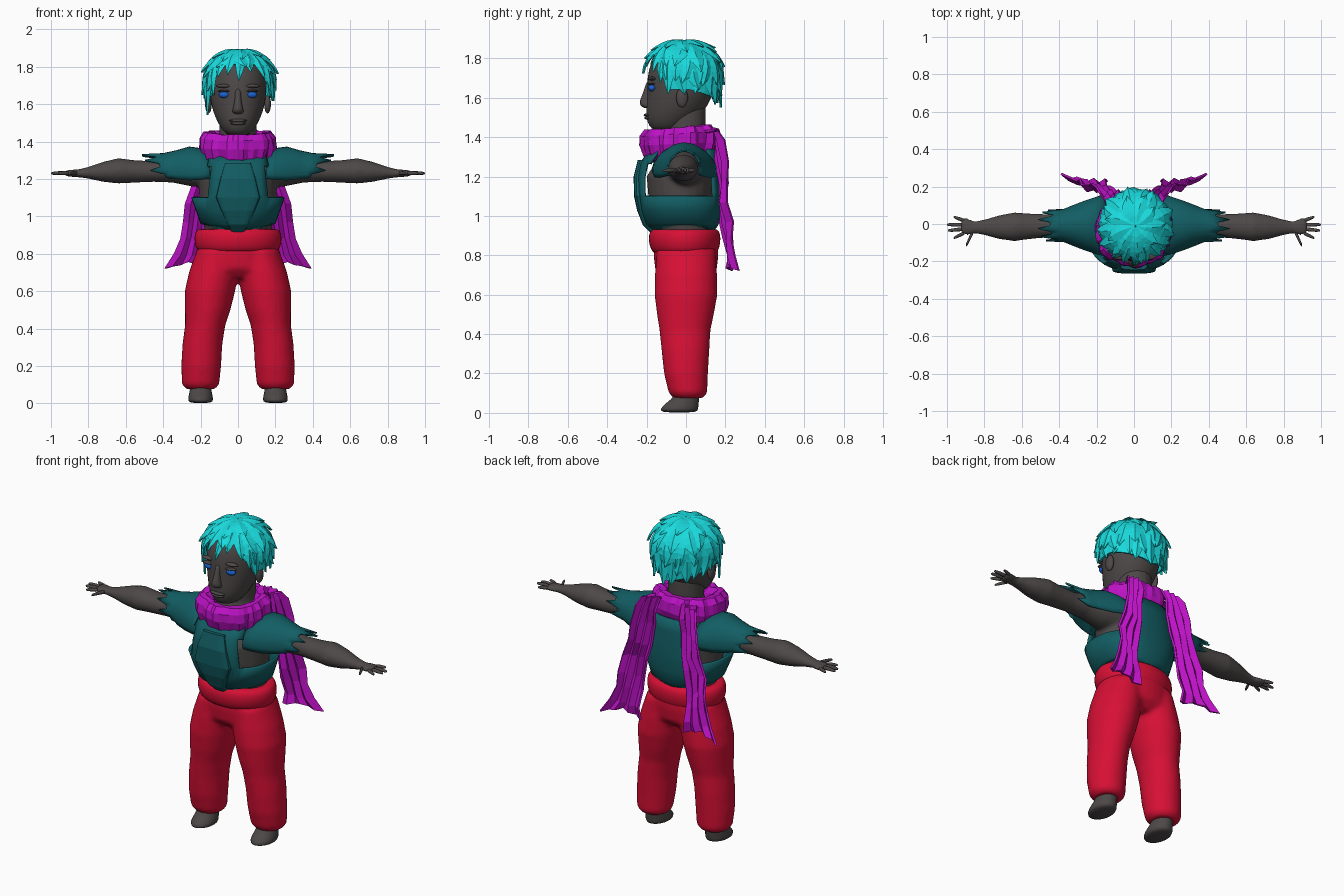
import bpy, bmesh, random
from math import sin, cos, pi, radians

if "Cube" in bpy.data.objects:
    bpy.data.objects.remove(bpy.data.objects["Cube"])
random.seed(4)

COLORS = dict(skin=(.075, .065, .065, 1), teal=(.006, .11, .125, 1), red=(.68, .005, .035, 1),
              magenta=(.5, .006, .55, 1), cyan=(.01, .7, .72, 1), blue=(.01, .12, .65, 1))
MATS = {}
for key, col in COLORS.items():
    MATS[key] = bpy.data.materials.new(key)
    MATS[key].diffuse_color = col


def finish(name, bm, mat, mirror=False, sub=0, thick=0, smooth=True, remesh=0):
    bmesh.ops.recalc_face_normals(bm, faces=bm.faces)
    me = bpy.data.meshes.new(name)
    bm.to_mesh(me)
    bm.free()
    ob = bpy.data.objects.new(name, me)
    bpy.context.collection.objects.link(ob)
    me.materials.append(MATS[mat])
    for p in me.polygons:
        p.use_smooth = smooth
    if mirror:
        ob.modifiers.new("mirror", 'MIRROR').use_mirror_merge = False
    if thick:
        m = ob.modifiers.new("thick", 'SOLIDIFY')
        m.thickness = thick
    if sub:
        m = ob.modifiers.new("sub", 'SUBSURF')
        m.levels = m.render_levels = sub
    if remesh:
        m = ob.modifiers.new("remesh", 'REMESH')
        m.mode, m.voxel_size, m.use_smooth_shade = 'VOXEL', remesh, True
        m = ob.modifiers.new("soften", 'SMOOTH')
        m.factor, m.iterations = .5, 6
    return ob


def skin_grid(bm, rows, closed=True):
    vs = [[bm.verts.new(p) for p in r] for r in rows]
    n = len(vs[0])
    for a, b in zip(vs, vs[1:]):
        for i in range(n if closed else n - 1):
            j = (i + 1) % n
            bm.faces.new((a[i], a[j], b[j], b[i]))
    return vs


def add_loft(bm, secs, axis='z', n=16, p=2.0, cap=True):
    """secs: (position on axis, centre 1, centre 2, radius 1, radius 2)"""
    def f(v):
        return (1 if v > 0 else -1) * abs(v) ** (2 / p)
    rows = []
    for t, c1, c2, r1, r2 in secs:
        ring = [(c1 + r1 * f(cos(2 * pi * i / n)), c2 + r2 * f(sin(2 * pi * i / n))) for i in range(n)]
        rows.append([(a, b, t) if axis == 'z' else (t, a, b) for a, b in ring])
    vs = skin_grid(bm, rows)
    if cap:
        bm.faces.new(vs[0])
        bm.faces.new(vs[-1])


def loft(name, secs, mat, axis='z', n=16, p=2.0, cap=True, **kw):
    bm = bmesh.new()
    add_loft(bm, secs, axis, n, p, cap)
    return finish(name, bm, mat, **kw)


def blob(name, loc, rad, mat, mirror=False):
    bm = bmesh.new()
    bmesh.ops.create_uvsphere(bm, u_segments=16, v_segments=10, radius=1)
    bmesh.ops.scale(bm, vec=rad, verts=bm.verts)
    bmesh.ops.translate(bm, vec=loc, verts=bm.verts)
    return finish(name, bm, mat, mirror=mirror)


# Feet, trousers and rolled waistband
loft("foot", [(0, .2, -.035, .062, .092), (.02, .2, -.035, .07, .1), (.05, .2, -.02, .063, .085),
              (.085, .2, .01, .056, .062), (.16, .2, .005, .055, .06)], 'skin', mirror=True, sub=1)
bm = bmesh.new()
for s in (1, -1):
    add_loft(bm, [(.075, s * .2, .012, .075, .075), (.1, s * .2, .01, .1, .098), (.2, s * .197, 0, .107, .112),
                  (.32, s * .19, -.003, .107, .122), (.42, s * .175, -.005, .108, .13),
                  (.5, s * .162, -.003, .122, .145), (.6, s * .15, 0, .135, .16),
                  (.7, s * .13, 0, .133, .158), (.82, s * .11, 0, .11, .15)], n=24)
add_loft(bm, [(.67, 0, 0, .2, .11), (.72, 0, 0, .25, .155), (.8, 0, 0, .225, .165), (.9, 0, 0, .2, .16)], n=32)
finish("trousers", bm, 'red', remesh=.013)
loft("waistband", [(.80, 0, -.005, .2, .15), (.82, 0, -.005, .222, .17), (.86, 0, -.007, .236, .184),
                   (.91, 0, -.007, .235, .184), (.935, 0, -.007, .215, .168), (.93, 0, -.005, .18, .14)],
     'red', n=24, sub=1)

# Torso, arms and neck as one skin
bm = bmesh.new()
add_loft(bm, [(.88, 0, 0, .17, .13), (1.08, 0, -.03, .205, .16), (1.2, 0, -.03, .21, .17), (1.28, 0, -.01, .2, .14),
              (1.36, 0, .0, .14, .12), (1.42, 0, 0, .1, .1), (1.56, 0, -.005, .1, .105)], n=24)
arm = [(.14, 0, 1.25, .11, .1), (.25, 0, 1.25, .09, .09), (.35, -.008, 1.25, .073, .07),
       (.45, -.01, 1.24, .062, .056), (.55, -.012, 1.24, .068, .06), (.64, -.015, 1.243, .077, .068),
       (.72, -.017, 1.238, .064, .054), (.8, -.018, 1.233, .042, .032), (.85, -.018, 1.23, .033, .022),
       (.89, -.015, 1.23, .045, .019), (.925, -.01, 1.23, .042, .015)]
for s in (1, -1):
    add_loft(bm, [(s * a[0], *a[1:]) for a in arm], 'x', 20)
finish("torso_and_arms", bm, 'skin', remesh=.01)

# Fingers and thumb
for nm, (x0, y0, x1, y1) in {"index_finger": (.9, -.045, .965, -.075), "middle_finger": (.91, -.027, .995, -.035),
                             "ring_finger": (.91, -.005, 1.0, -.003), "little_finger": (.9, .015, .965, .038),
                             "thumb": (.855, -.03, .9, -.115)}.items():
    w = .02 if nm == "thumb" else .012
    loft(nm, [(x0, y0, 1.23, w, .012), ((x0 + x1) / 2, (y0 + y1) / 2, 1.232, w * .95, .012),
              (x1 - .006, y1 * .94 + y0 * .06, 1.23, w * .7, .009), (x1, y1, 1.229, w * .35, .004)],
         'skin', 'x', 8, mirror=True, sub=1)

# Head and facial features
loft("head", [(1.43, 0, -.1, .05, .06), (1.455, 0, -.09, .08, .1), (1.5, 0, -.07, .11, .135), (1.56, 0, -.045, .135, .158),
              (1.62, 0, -.03, .15, .17), (1.7, 0, -.02, .156, .18), (1.78, 0, -.015, .148, .168),
              (1.84, 0, -.01, .11, .125), (1.87, 0, -.005, .05, .06)], 'skin', n=20, sub=1)
loft("nose", [(1.545, 0, -.19, .02, .02), (1.56, 0, -.203, .036, .034), (1.585, 0, -.203, .025, .036),
              (1.63, 0, -.195, .017, .02), (1.69, 0, -.185, .017, .018)], 'skin', n=10, sub=1)
blob("upper_lip", (0, -.197, 1.512), (.048, .018, .009), 'skin')
blob("lower_lip", (0, -.194, 1.497), (.042, .018, .009), 'skin')
blob("eye", (.073, -.172, 1.65), (.03, .02, .018), 'blue', True)
blob("upper_eyelid", (.073, -.175, 1.67), (.037, .021, .006), 'skin', True)
blob("brow", (.075, -.172, 1.697), (.045, .02, .01), 'skin', True)
blob("ear", (.158, -.02, 1.6), (.018, .03, .05), 'skin', True)

# Breastplate with arm openings: rows of z, front y, back y, half width
rows = [(.905, -.15, .13, .165), (.955, -.205, .165, .2), (1.03, -.235, .178, .225), (1.1, -.25, .178, .25),
        (1.12, -.252, .178, .25), (1.2, -.252, .172, .235), (1.27, -.235, .165, .22), (1.34, -.18, .155, .2)]
bm = bmesh.new()
add_loft(bm, [(z, 0, (f + b) / 2, w, (b - f) / 2) for z, f, b, w in rows], n=40, p=2.4, cap=False)
for v in bm.verts:
    if v.co.z < .96:
        v.co.z += .05 * min(1, abs(v.co.x) / .18) * (.96 - v.co.z) / .055
gone = [f for f in bm.faces if f.calc_center_median().z > 1.105 and abs(f.calc_center_median().x) > .155]
bmesh.ops.delete(bm, geom=gone, context='FACES')
finish("breastplate", bm, 'teal', thick=.014)
loft("chest_plate", [(.895, 0, -.135, .025, .025), (.955, 0, -.19, .055, .03), (1.03, 0, -.219, .09, .03),
                     (1.1, 0, -.234, .118, .03), (1.2, 0, -.236, .095, .03), (1.285, 0, -.215, .07, .03)],
     'teal', n=20, p=4, mirror=False, smooth=False)

# Torn shoulder sleeves: open arches over the arm
bm = bmesh.new()
grid = []
N = 18
for k, (x, cz, ry, rz) in enumerate([(.15, 1.235, .165, .11), (.2, 1.235, .155, .13), (.26, 1.235, .135, .138),
                                     (.33, 1.235, .108, .118), (.4, 1.235, .09, .103), (.45, 1.235, .085, .1)]):
    row = []
    for i in range(N + 1):
        a = radians(-18 + 216 * i / N)
        dx = (.045 if i % 3 == 1 else -.02) + .02 * sin(a) if k == 5 else 0
        row.append((x + dx - (.03 * (1 - sin(a)) if k > 3 else 0), -.008 + ry * cos(a), cz + rz * sin(a)))
    grid.append(row)
skin_grid(bm, grid, False)
finish("torn_sleeve", bm, 'teal', mirror=True, thick=.01)

# Crumpled scarf ring
bm = bmesh.new()
n, m = 44, 10
ring = []
for i in range(n):
    a = 2 * pi * i / n
    k = random.uniform(-.012, .012)
    row = []
    for j in range(m):
        b = 2 * pi * j / m
        r = .057 * cos(b) + (k + random.uniform(-.006, .006)) + .012 * sin(b)
        z = 1.366 + .088 * sin(b) * (1 + 4 * k) + .014 * sin(a) * (1 if sin(b) > 0 else .6)
        row.append(((.148 + r) * cos(a), -.035 + (.138 + r) * sin(a), z))
    ring.append(row)
skin_grid(bm, ring + [ring[0]])
bmesh.ops.remove_doubles(bm, verts=bm.verts, dist=1e-5)
finish("scarf_wrap", bm, 'magenta', smooth=False)

# Two scarf tails down the back with notched ends
path = [(.11, .09, 1.43, .09), (.125, .15, 1.44, .1), (.14, .178, 1.38, .11), (.155, .185, 1.28, .125), (.17, .195, 1.17, .13),
        (.2, .195, 1.07, .15), (.215, .21, .97, .14), (.225, .215, .88, .15), (.245, .235, .8, .18), (.265, .24, .735, .24)]
bm = bmesh.new()
grid = []
for k, (x, y, z, w) in enumerate(path):
    row = []
    for i in range(7):
        u = i / 3 - 1
        fold = .012 * cos(i * pi) + .01 * sin(k * 2 + u * 2)
        drop = -.035 * abs(u) + .02 if k == len(path) - 1 else .01 * sin(k * 3 + u)
        row.append((x + u * w / 2, y + fold + .012 * u, z + drop))
    grid.append(row)
skin_grid(bm, grid, False)
finish("scarf_tail", bm, 'magenta', mirror=True, thick=.012, smooth=False)


# Hair: a cap plus layered pointed locks; angle 0 is the front, tilt 0 is the crown
def hair_point(az, th, s=1.0):
    a, t = radians(az), radians(th)
    r = sin(t) if th < 90 else 1 - .05 * (th - 90) / 40
    z = cos(t) if th < 90 else -(t - pi / 2)
    return (.008 + .185 * s * r * sin(a), -.012 + .19 * s * r * -cos(a), 1.728 + .165 * z * (s if th < 90 else 1))


def hairline(az):
    d = abs((az + 180) % 360 - 180)
    return 58 if d < 45 else 58 + (d - 45) * 3.6 if d < 62 else 120 + max(0, d - 100) * .3


bm = bmesh.new()
skin_grid(bm, [[hair_point(i * 9, max(1, hairline(i * 9) * k / 9)) for i in range(40)] for k in range(10)])
finish("hair_cap", bm, 'cyan', thick=.012, smooth=False)


def lock(bm, az, t0, t1, wide, lift, sway):
    rows = []
    for k in range(6):
        u = k / 5
        th, s = t0 + (t1 - t0) * u, 1 + lift * u * u
        w = wide * (1 - u ** 2.5) + .3
        w = min(w / max(sin(radians(min(th, 90))), .35), 70)
        c = az + sway * u * u
        rows.append([hair_point(c - w, th, s), hair_point(c, th, s + .07 * (1 - u) * min(1, u * 3) + .02),
                     hair_point(c + w, th, s), hair_point(c, th, s - .05)])
    vs = skin_grid(bm, rows)
    bm.faces.new(vs[-1])


bm = bmesh.new()
for t0, t1, count, wide, lift in ((8, 50, 9, 15, .13), (30, 82, 13, 15, .13), (58, 110, 16, 14, .1), (80, 127, 19, 12, .08)):
    for i in range(count):
        az = 360 * i / count + random.uniform(-7, 7) + t0
        end = min(t1 + random.uniform(-8, 8), hairline(az) + 10)
        if end - t0 > 18:
            lock(bm, az, t0, end, wide, lift + random.uniform(-.04, .04), random.uniform(-14, 14))
# Fringe, side strands and nape
for az, t0, t1, w in ((-62, 40, 155, 12), (-50, 35, 118, 10), (-36, 30, 84, 11), (-18, 28, 80, 10), (2, 28, 92, 9), (20, 28, 76, 11),
                      (38, 30, 88, 11), (54, 35, 108, 10), (66, 45, 128, 12), (150, 85, 146, 13), (172, 85, 152, 14),
                      (195, 85, 148, 14), (217, 85, 142, 13)):
    lock(bm, az, t0, t1, w, .1, random.uniform(-8, 8))
finish("hair_locks", bm, 'cyan', smooth=False)

for m in bpy.data.materials:
    if m.users and not m.is_grease_pencil:
        m.use_nodes = True
        m.node_tree.nodes["Principled BSDF"].inputs["Base Color"].default_value = m.diffuse_color
